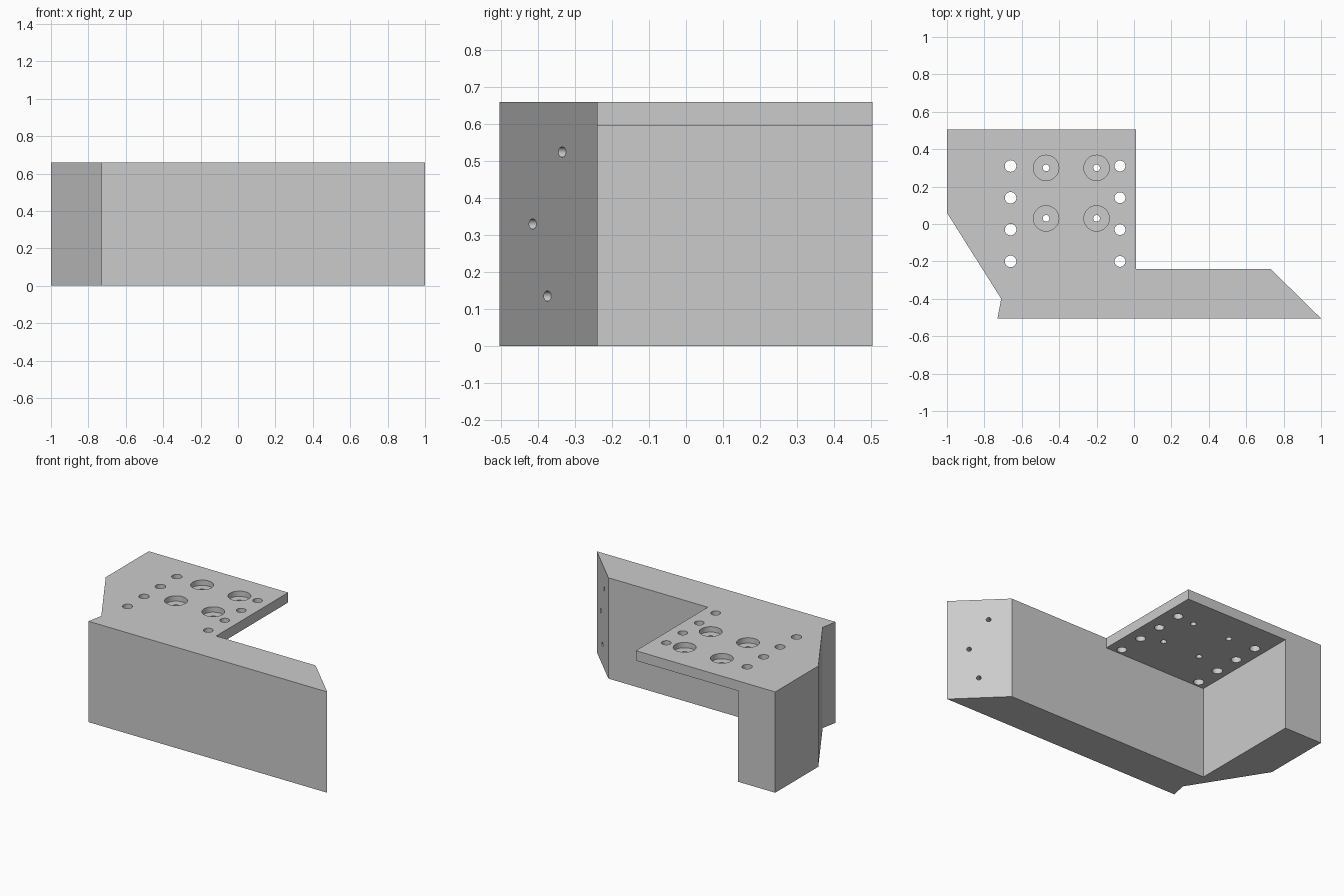
import bpy, bmesh
from mathutils import Matrix, Vector

cube = bpy.data.objects.get("Cube")
if cube:
    bpy.data.objects.remove(cube, do_unlink=True)

HEIGHT, PLATE_Z = 0.66, 0.595
LEG_X, WALL_Y, PLATE_X = -0.73, -0.24, 0.01


def new_object(name, bm):
    bmesh.ops.recalc_face_normals(bm, faces=bm.faces)
    mesh = bpy.data.meshes.new(name)
    bm.to_mesh(mesh)
    bm.free()
    obj = bpy.data.objects.new(name, mesh)
    bpy.context.collection.objects.link(obj)
    return obj


def prism(name, outline, z0, z1):
    bm = bmesh.new()
    base = bm.faces.new([bm.verts.new((x, y, z0)) for x, y in outline])
    top = bmesh.ops.extrude_face_region(bm, geom=[base])["geom"]
    verts = [v for v in top if isinstance(v, bmesh.types.BMVert)]
    bmesh.ops.translate(bm, verts=verts, vec=(0, 0, z1 - z0))
    return new_object(name, bm)


def drills(name, centers, radius, length, axis=Vector((0, 0, 1))):
    bm = bmesh.new()
    turn = axis.to_track_quat("Z", "Y").to_matrix().to_4x4()
    for c in centers:
        bmesh.ops.create_cone(bm, cap_ends=True, segments=32, radius1=radius,
                              radius2=radius, depth=length,
                              matrix=Matrix.Translation(c) @ turn)
    return new_object(name, bm)


def cut(target, cutter):
    cutter.hide_render = True
    mod = target.modifiers.new(cutter.name, "BOOLEAN")
    mod.operation, mod.solver, mod.object = "DIFFERENCE", "EXACT", cutter
    bpy.context.view_layer.objects.active = target
    bpy.ops.object.modifier_apply(modifier=mod.name)
    bpy.data.objects.remove(cutter, do_unlink=True)


# Solid bracket outline
bracket = prism("bracket", [
    (-1, 0.505), (-1, 0.06), (-0.71, -0.40), (-0.73, -0.505), (1, -0.505),
    (0.73, WALL_Y), (PLATE_X, WALL_Y), (PLATE_X, 0.505)], 0, HEIGHT)

# Open space under the mounting plate
cut(bracket, prism("pocket", [
    (LEG_X, WALL_Y), (0.2, WALL_Y), (0.2, 0.7), (LEG_X, 0.7)], -0.1, PLATE_Z))

# Two rows of through holes
for x, r in ((-0.66, 0.031), (-0.075, 0.029)):
    rows = [(x, 0.31 - 0.17 * i, HEIGHT) for i in range(4)]
    cut(bracket, drills("through_holes", rows, r, 0.3))

# Counterbored screw holes
screws = [(x, y, HEIGHT) for x in (-0.47, -0.2) for y in (0.30, 0.03)]
cut(bracket, drills("counterbores", screws, 0.068, 0.07))
cut(bracket, drills("screw_holes", screws, 0.018, 0.3))

# Blind holes in the mitred end
normal = Vector((0.265, 0.27, 0)).normalized()
ends = [(0.73 + (WALL_Y - y) * 0.27 / 0.265, y, z)
        for y, z in ((-0.335, 0.525), (-0.415, 0.33), (-0.375, 0.135))]
cut(bracket, drills("end_holes", ends, 0.014, 0.2, normal))

# Grey finish
grey = bpy.data.materials.new("light grey")
grey.use_nodes = True
color = (0.6, 0.6, 0.6, 1)
grey.diffuse_color = color
grey.node_tree.nodes["Principled BSDF"].inputs["Base Color"].default_value = color
bracket.data.materials.clear()
bracket.data.materials.append(grey)

# Smooth bores with sharp rims
bpy.ops.object.select_all(action="DESELECT")
bracket.select_set(True)
bpy.context.view_layer.objects.active = bracket
bpy.ops.object.shade_smooth_by_angle(angle=0.5)
